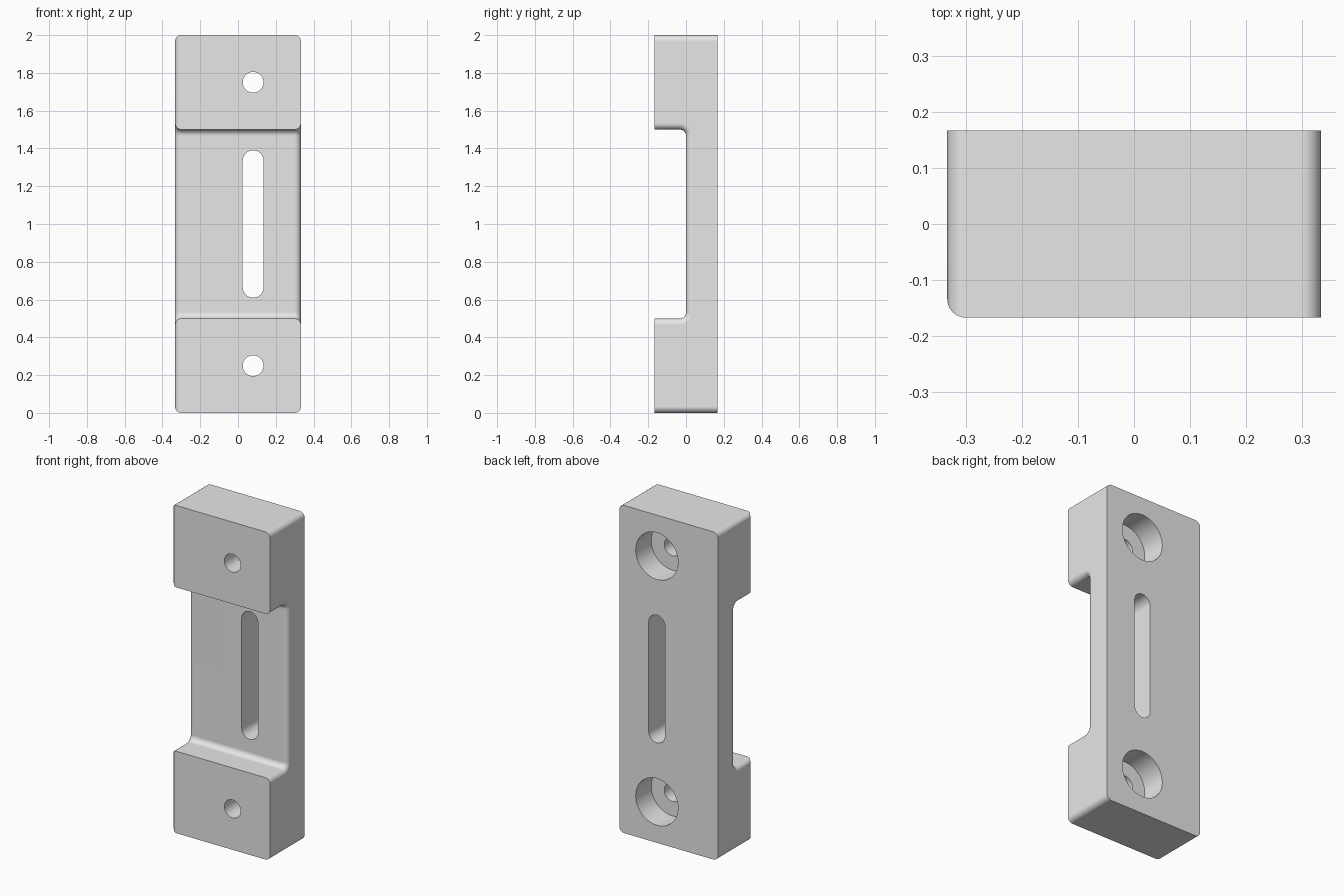
import bpy
import bmesh
from math import pi, sin, cos

HALF_W, HALF_D, HEIGHT = 0.333, 0.167, 2.0
RECESS_LOW, RECESS_HIGH, FLOOR_Y = 0.5, 1.5, 0.0
FILLET = 0.033
HOLE_X, HOLE_R, BORE_R, BORE_DEPTH = 0.08, 0.055, 0.143, 0.15

cube = bpy.data.objects.get("Cube")
if cube:
    bpy.data.objects.remove(cube, do_unlink=True)

steel = bpy.data.materials.new("light_grey")
steel.use_nodes = True
grey = (0.8, 0.8, 0.8, 1.0)
steel.diffuse_color = grey
steel.node_tree.nodes["Principled BSDF"].inputs["Base Color"].default_value = grey


def arc(cu, cv, radius, start, end, steps):
    """Points along an arc, angles in radians."""
    angles = [start + (end - start) * i / steps for i in range(steps + 1)]
    return [(cu + radius * cos(a), cv + radius * sin(a)) for a in angles]


def extruded(points, offset):
    """Closed bmesh made by sweeping a flat outline along a vector."""
    bm = bmesh.new()
    face = bm.faces.new([bm.verts.new(p) for p in points])
    bmesh.ops.remove_doubles(bm, verts=bm.verts[:], dist=1e-5)
    out = bmesh.ops.extrude_face_region(bm, geom=bm.faces[:], use_keep_orig=True)
    moved = [g for g in out["geom"] if isinstance(g, bmesh.types.BMVert)]
    bmesh.ops.translate(bm, verts=moved, vec=offset)
    bmesh.ops.recalc_face_normals(bm, faces=bm.faces[:])
    return bm


def to_object(bm, name):
    mesh = bpy.data.meshes.new(name)
    bm.to_mesh(mesh)
    bm.free()
    mesh.materials.append(steel)
    obj = bpy.data.objects.new(name, mesh)
    bpy.context.collection.objects.link(obj)
    return obj


# Bracket body: side profile with a filleted recess at the front
inner = FLOOR_Y - FILLET
profile = [(-HALF_D, 0), (HALF_D, 0), (HALF_D, HEIGHT), (-HALF_D, HEIGHT),
           (-HALF_D, RECESS_HIGH)]
profile += arc(inner, RECESS_HIGH - FILLET, FILLET, pi / 2, 0, 8)
profile += arc(inner, RECESS_LOW + FILLET, FILLET, 0, -pi / 2, 8)
profile += [(-HALF_D, RECESS_LOW)]
bm = extruded([(-HALF_W, y, z) for y, z in profile], (2 * HALF_W, 0, 0))


# Rounded edges: corners, recess sides and the front edge on one side only
def is_rounded(edge):
    a, b = (v.co for v in edge.verts)
    if abs(a.x - b.x) > 0.01:
        return False
    if min(a.y, b.y) > HALF_D - 0.001:
        return False
    on_front = max(a.y, b.y) < -HALF_D + 0.001
    return not (on_front and a.x > 0)


bmesh.ops.bevel(bm, geom=[e for e in bm.edges if is_rounded(e)], offset=FILLET,
                offset_type='OFFSET', segments=6, profile=0.5,
                affect='EDGES', clamp_overlap=False)
bmesh.ops.recalc_face_normals(bm, faces=bm.faces[:])
body = to_object(bm, "bracket_body")


# Openings: round holes, counterbores and the long slot
def cut(radius, low, high, y_start, y_end):
    outline = arc(HOLE_X, high, radius, 0, pi, 20)
    outline += arc(HOLE_X, low, radius, pi, 2 * pi, 20)
    cutter_bm = extruded([(x, y_start, z) for x, z in outline],
                         (0, y_end - y_start, 0))
    cutter = to_object(cutter_bm, "opening_cutter")
    cutter.hide_render = True
    mod = body.modifiers.new("opening", 'BOOLEAN')
    mod.operation = 'DIFFERENCE'
    mod.solver = 'EXACT'
    mod.object = cutter
    bpy.ops.object.modifier_apply(modifier=mod.name)
    bpy.data.objects.remove(cutter, do_unlink=True)


bpy.ops.object.select_all(action='DESELECT')
body.select_set(True)
bpy.context.view_layer.objects.active = body
for z in (0.25, 1.75):
    cut(BORE_R, z, z, HALF_D - BORE_DEPTH, HALF_D + 0.1)
    cut(HOLE_R, z, z, -HALF_D - 0.1, HALF_D + 0.1)
cut(HOLE_R, 0.665, 1.335, -HALF_D - 0.1, HALF_D + 0.1)

# Smooth fillets with flat main faces
bpy.ops.object.shade_smooth_by_angle(angle=pi / 6)
weighted = body.modifiers.new("flat_faces", 'WEIGHTED_NORMAL')
weighted.keep_sharp = True
